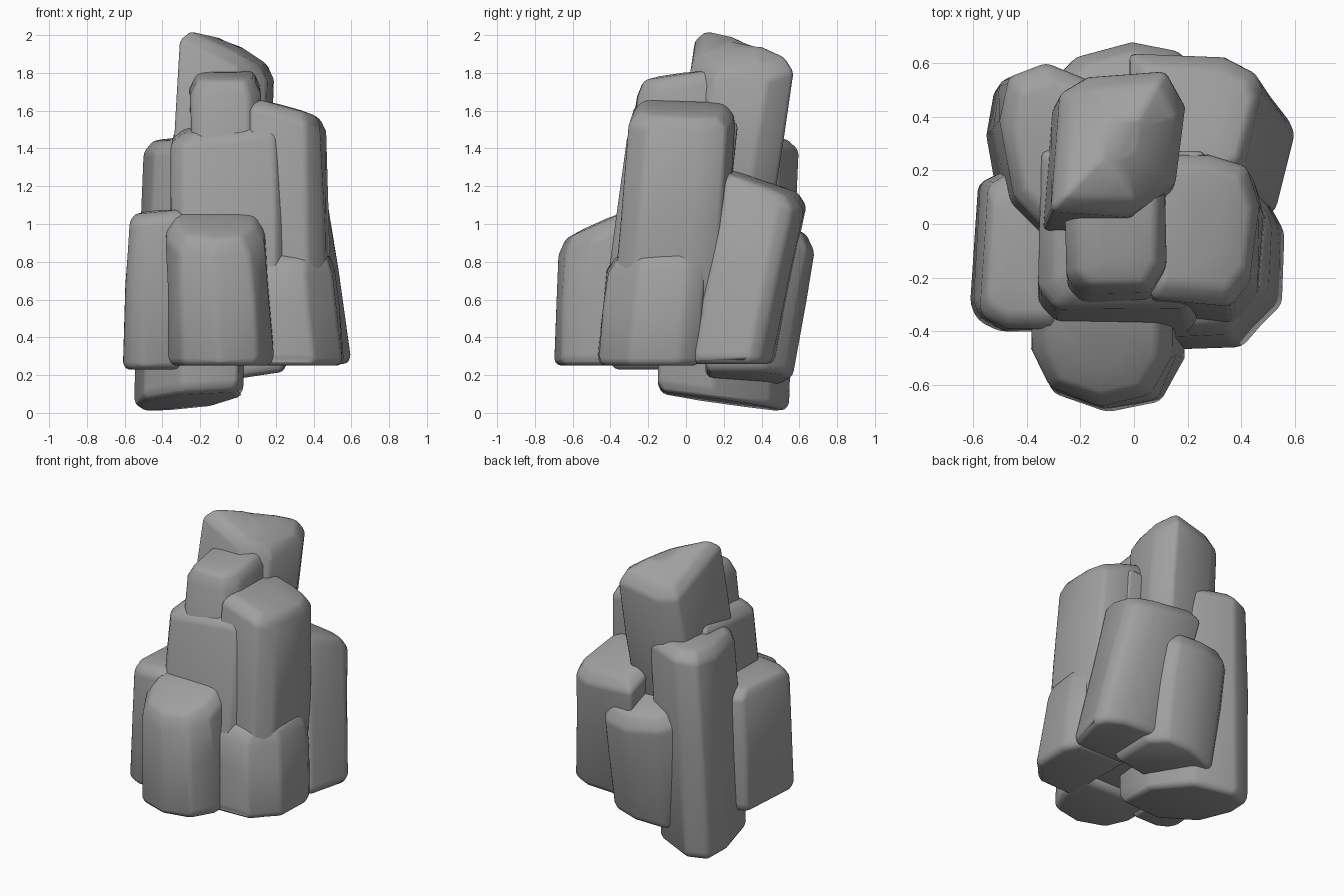
import bpy
import bmesh
import random
from mathutils import Vector

random.seed(4)
if "Cube" in bpy.data.objects:
    bpy.data.objects.remove(bpy.data.objects["Cube"], do_unlink=True)

# Single stone material
stone = bpy.data.materials.new("grey stone")
stone.use_nodes = True
colour = (0.35, 0.35, 0.35, 1)
stone.diffuse_color = colour
shader = stone.node_tree.nodes["Principled BSDF"]
shader.inputs["Base Color"].default_value = colour
shader.inputs["Roughness"].default_value = 0.9


def pillar(name, foot, base, top, lean=(0, 0), taper=1.0, slope=(0, 0),
           base_slope=(0, 0), rounding=0.08, ridge=(0, 0)):
    """Loft a leaning stone column with tilted, rounded ends from a footprint.
    The ridge vector points across an optional crest and sets how steeply it falls."""
    foot = [Vector(p) for p in foot]
    centre = sum(foot, Vector((0, 0))) / len(foot)
    lean, slope, base_slope, ridge = map(Vector, (lean, slope, base_slope, ridge))
    # Each ring: position along the column, inset, height offset, jitter
    rings = [(0, 0.92, 0, 0), (0, 1, 0.04, 0), (0.55, 1.01, 0, 0.01),
             (1, 1, -rounding, 0.005), (1, 0.8, 0, 0), (1, 0.3, 0.01, 0)]
    bm = bmesh.new()
    loops = []
    for along, inset, lift, jitter in rings:
        size = inset * (1 + (taper - 1) * along)
        loop = []
        for p in foot:
            offset = (p - centre) * size
            wobble = Vector((random.uniform(-1, 1), random.uniform(-1, 1))) * jitter
            spot = centre + lean * along + offset + wobble
            low = base + base_slope.dot(offset)
            high = top + slope.dot(offset) - abs(ridge.dot(offset))
            loop.append(bm.verts.new((*spot, low + (high - low) * along + lift)))
        loops.append(loop)
    for lower, upper in zip(loops, loops[1:]):
        for i in range(len(foot)):
            j = (i + 1) % len(foot)
            bm.faces.new((lower[i], lower[j], upper[j], upper[i]))
    bm.faces.new(loops[0])
    bm.faces.new(loops[-1])
    bmesh.ops.recalc_face_normals(bm, faces=bm.faces)
    for face in bm.faces:
        face.smooth = True
    mesh = bpy.data.meshes.new(name)
    bm.to_mesh(mesh)
    bm.free()
    mesh.materials.append(stone)
    obj = bpy.data.objects.new(name, mesh)
    bpy.context.collection.objects.link(obj)
    # Worn edges
    bevel = obj.modifiers.new("worn edges", "BEVEL")
    bevel.width = 0.025
    bevel.segments = 2
    bevel.limit_method = "ANGLE"
    bevel.angle_limit = 0.5


# Tall crested summit and its front shoulder
pillar("summit_column",
       [(-.36, -.08), (-.05, -.1), (.1, .02), (.15, .3), (.07, .44), (-.22, .42), (-.33, .36)],
       0.9, 1.96, lean=(.05, .13), slope=(-.2, -.2), rounding=0.06, ridge=(-.44, .33))
pillar("summit_shoulder",
       [(-.25, -.3), (-.18, -.36), (.08, -.36), (.14, -.25), (.14, .1), (-.26, .1)],
       0.9, 1.78, lean=(-.01, .09), taper=0.94, slope=(0, .15))

# Main front columns
pillar("middle_column",
       [(-.37, -.38), (-.3, -.46), (.2, -.46), (.3, -.3), (.28, .15), (-.36, .15)],
       0.3, 1.52, lean=(0, .14), taper=0.96, slope=(.1, .1), rounding=0.05)
pillar("front_left_column",
       [(.06, -.38), (.38, -.41), (.47, -.3), (.5, 0), (.45, .15), (.3, .2), (.06, .2)],
       0.3, 1.6, lean=(-.02, .08), taper=0.92, slope=(-.28, -.03), rounding=0.06)

# Low blocks around the front
pillar("front_left_block",
       [(.12, -.47), (.4, -.46), (.47, -.38), (.55, -.3), (.56, -.03), (.5, .08), (.12, .08)],
       0.25, 0.84, lean=(-.04, .04), taper=0.95, slope=(-.1, .1))
pillar("front_block",
       [(-.37, -.25), (-.37, -.47), (-.3, -.63), (-.1, -.7), (.1, -.66), (.19, -.5), (.19, -.25)],
       0.25, 0.99, lean=(-.03, .01), taper=0.93, slope=(0, .45))
pillar("right_block",
       [(-.61, -.3), (-.58, -.36), (-.5, -.4), (-.3, -.4), (-.3, .1), (-.48, .2), (-.58, .15)],
       0.23, 1.06, lean=(.03, 0), taper=0.97, slope=(.1, 0), rounding=0.05)

# Back columns
pillar("back_right_column",
       [(-.55, .33), (-.5, .05), (-.3, -.15), (0, -.15), (.03, .15), (-.12, .45), (-.38, .55), (-.52, .5)],
       0.055, 1.45, lean=(.05, .05), slope=(.05, .02), base_slope=(.05, -.13), rounding=0.06)
pillar("back_left_column",
       [(.1, 0), (.45, 0), (.53, .05), (.6, .33), (.57, .4), (.45, .46), (.1, .48)],
       0.26, 1.21, lean=(-.12, .16), slope=(-.1, -.35), rounding=0.06)
pillar("back_block",
       [(-.25, .1), (.25, .1), (.26, .42), (.17, .54), (0, .57), (-.2, .52), (-.29, .42)],
       0.18, 1.0, lean=(-.01, .1), taper=1.03, slope=(0, -.35), base_slope=(.15, 0))
